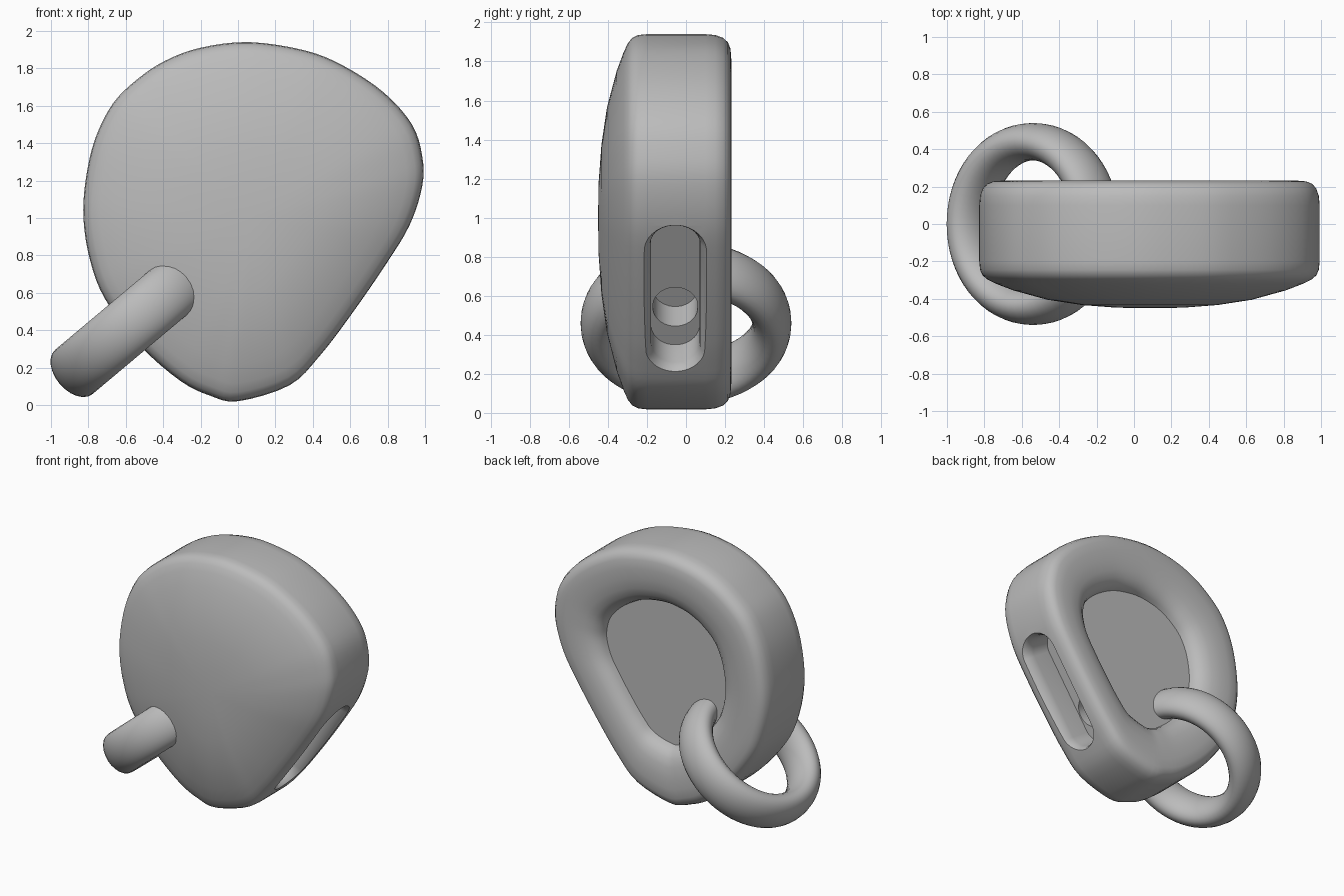
import bpy, bmesh, math
from mathutils import Vector

cube = bpy.data.objects.get("Cube")
if cube:
    bpy.data.objects.remove(cube, do_unlink=True)

grey = bpy.data.materials.new("plain grey")
grey.use_nodes = True
grey.diffuse_color = (0.5, 0.5, 0.5, 1)
grey.node_tree.nodes["Principled BSDF"].inputs["Base Color"].default_value = (0.5, 0.5, 0.5, 1)


def loft(name, rings):
    """Skin a stack of closed loops and cap both ends."""
    bm = bmesh.new()
    loops = [[bm.verts.new(p) for p in ring] for ring in rings]
    for a, b in zip(loops, loops[1:]):
        n = len(a)
        for i in range(n):
            j = (i + 1) % n
            bm.faces.new((a[i], a[j], b[j], b[i]))
    bm.faces.new(loops[0])
    bm.faces.new(loops[-1])
    bmesh.ops.recalc_face_normals(bm, faces=bm.faces)
    mesh = bpy.data.meshes.new(name)
    bm.to_mesh(mesh)
    bm.free()
    obj = bpy.data.objects.new(name, mesh)
    bpy.context.collection.objects.link(obj)
    mesh.materials.append(grey)
    return obj


def smooth_closed(points, steps):
    """Catmull-Rom curve through a closed loop of points."""
    pts = [Vector(p) for p in points]
    n, out = len(pts), []
    for i in range(n):
        a, b, c, d = (pts[(i + k) % n] for k in (-1, 0, 1, 2))
        for s in range(steps):
            t = s / steps
            out.append(0.5 * (2 * b + (c - a) * t + (2 * a - 5 * b + 4 * c - d) * t * t
                              + (3 * b - a - 3 * c + d) * t ** 3))
    return out


def activate(obj):
    bpy.ops.object.select_all(action='DESELECT')
    obj.select_set(True)
    bpy.context.view_layer.objects.active = obj


# Body: rounded pebble outline (x, z) lofted from domed front to recessed back
outline = smooth_closed([
    (0, .02), (.275, .105), (.435, .26), (.6, .475), (.78, .735), (.917, .96),
    (.985, 1.17), (.985, 1.33), (.93, 1.5), (.78, 1.67), (.57, 1.81), (.36, 1.895),
    (.06, 1.94), (-.2, 1.91), (-.39, 1.84), (-.54, 1.74), (-.67, 1.61), (-.765, 1.42),
    (-.815, 1.2), (-.826, .99), (-.79, .77), (-.71, .565), (-.527, .32), (-.31, .13),
    (-.15, .05)], 4)
center = Vector((.085, 1.0))
profile = [  # (scale of outline, y)
    (.04, -.45), (.2, -.447), (.4, -.433), (.6, -.405), (.8, -.355), (.9, -.32),
    (.95, -.298), (.98, -.275), (.995, -.245), (1, -.2), (1, -.05), (1, .1), (.995, .15),
    (.98, .19), (.955, .215), (.92, .228), (.85, .233), (.77, .231), (.69, .22),
    (.63, .2), (.59, .17), (.57, .14), (.56, .11)]
rings = []
for s, y in profile:
    flat = [center + (p - center) * s for p in outline]
    rings.append([(p.x, y, p.y) for p in flat])
body = loft("body", rings)

# Side slot: stadium-shaped pocket with a flared rim, plus a round bore in its floor
along = Vector((.56, 0, .83)).normalized()
outward = Vector((.83, 0, -.56)).normalized()
slot_center = Vector((.665, -.055, .575))


def stadium(radius, half, depth, origin):
    ring = []
    for i in range(32):
        a = 2 * math.pi * (i + .5) / 32
        end = half if math.sin(a) > 0 else -half
        ring.append(origin + along * (radius * math.sin(a) + end)
                    + Vector((0, radius * math.cos(a), 0)) + outward * depth)
    return ring


slot = loft("slot_cutter", [stadium(r, .31, d, slot_center) for r, d in
                            ((.2, .12), (.165, .01), (.145, -.015), (.13, -.045), (.125, -.08), (.125, -.24))])
bore = loft("bore_cutter", [stadium(.115, .005, d, slot_center - along * .2)
                            for d in (-.2, -.42)])
for cutter in (slot, bore):
    cutter.hide_render = True
    activate(body)
    cut = body.modifiers.new("cut", 'BOOLEAN')
    cut.operation = 'DIFFERENCE'
    cut.solver = 'EXACT'
    cut.object = cutter
    bpy.ops.object.modifier_apply(modifier=cut.name)
    bpy.data.objects.remove(cutter, do_unlink=True)
activate(body)
bpy.ops.object.shade_smooth_by_angle(angle=math.radians(40))

# Ring: torus stretched along its axis, tilted through the lower corner
bpy.ops.mesh.primitive_torus_add(major_radius=.44, minor_radius=.1, major_segments=64,
                                 minor_segments=24, location=(-.54, 0, .46),
                                 rotation=(0, math.radians(-40), 0))
ring = bpy.context.object
ring.name = "ring"
ring.scale.z = 1.55
ring.data.materials.append(grey)
bpy.ops.object.shade_smooth()
